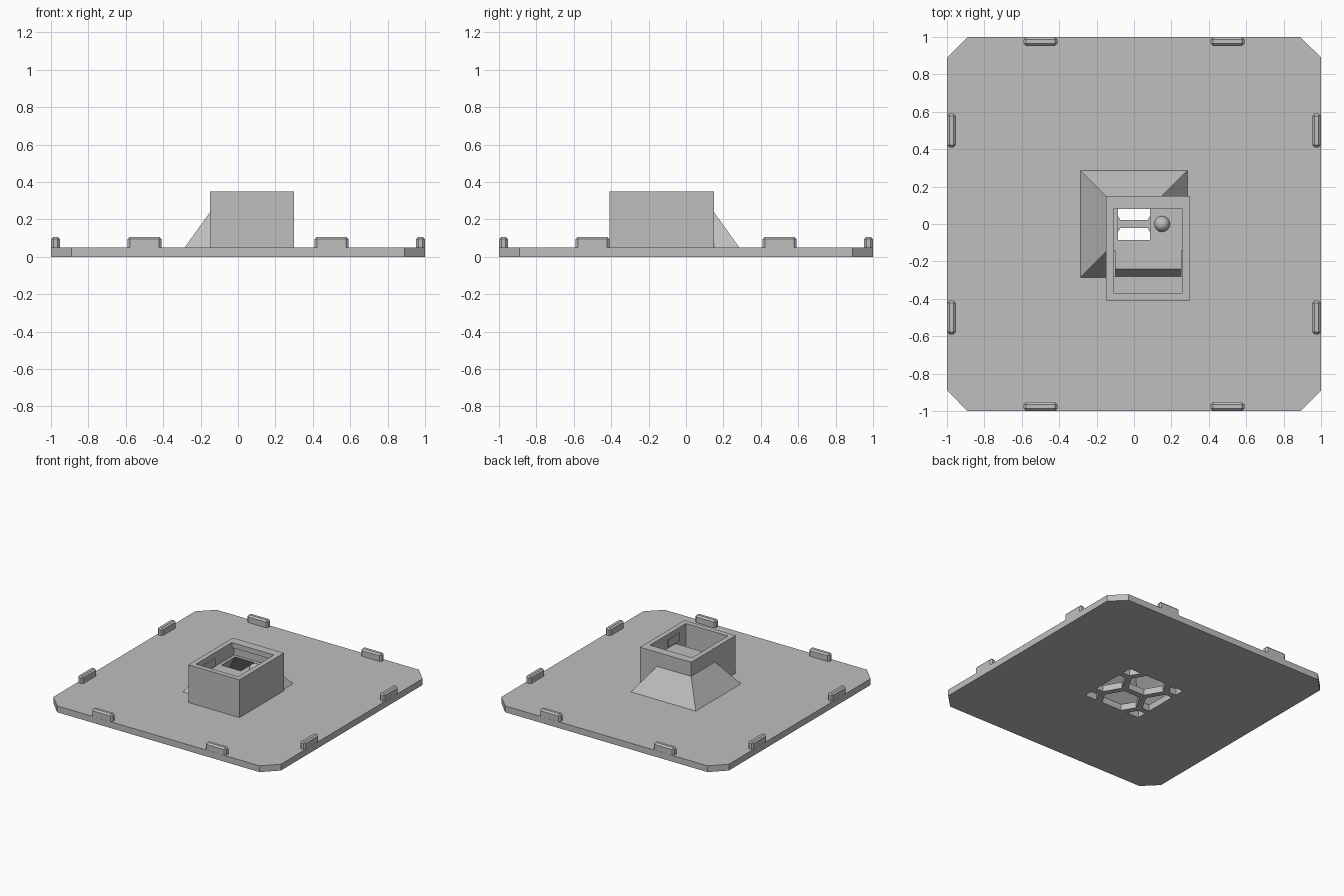
import bpy, bmesh, math
from mathutils import Vector

if "Cube" in bpy.data.objects:
    bpy.data.objects.remove(bpy.data.objects["Cube"])

grey = bpy.data.materials.new("light_grey")
grey.diffuse_color = (0.52, 0.52, 0.52, 1)
grey.use_nodes = True
grey.node_tree.nodes["Principled BSDF"].inputs["Base Color"].default_value = (0.52, 0.52, 0.52, 1)


def add_object(name, bm):
    bmesh.ops.recalc_face_normals(bm, faces=bm.faces)
    mesh = bpy.data.meshes.new(name)
    bm.to_mesh(mesh)
    bm.free()
    mesh.materials.append(grey)
    obj = bpy.data.objects.new(name, mesh)
    bpy.context.collection.objects.link(obj)
    return obj


def extrude_profile(bm, points, offset):
    face = bm.faces.new([bm.verts.new(p) for p in points])
    result = bmesh.ops.extrude_face_region(bm, geom=[face], use_keep_orig=True)
    moved = [g for g in result["geom"] if isinstance(g, bmesh.types.BMVert)]
    bmesh.ops.translate(bm, verts=moved, vec=offset)


def block(name, x, y, z):
    bm = bmesh.new()
    corners = [(x[0], y[0], z[0]), (x[1], y[0], z[0]), (x[1], y[1], z[0]), (x[0], y[1], z[0])]
    extrude_profile(bm, corners, (0, 0, z[1] - z[0]))
    return add_object(name, bm)


def frustum(name, low, high, z0, z1):
    bm = bmesh.new()
    signs = [(-1, -1), (1, -1), (1, 1), (-1, 1)]
    a = [bm.verts.new((sx * low, sy * low, z0)) for sx, sy in signs]
    b = [bm.verts.new((sx * high, sy * high, z1)) for sx, sy in signs]
    bm.faces.new(a)
    bm.faces.new(b)
    for i in range(4):
        j = (i + 1) % 4
        bm.faces.new((a[i], a[j], b[j], b[i]))
    return add_object(name, bm)


def combine(obj, tool, operation):
    # Apply a boolean and discard the helper
    tool.hide_render = True
    mod = obj.modifiers.new("cut", "BOOLEAN")
    mod.operation, mod.object, mod.solver = operation, tool, "EXACT"
    graph = bpy.context.evaluated_depsgraph_get()
    result = bpy.data.meshes.new_from_object(obj.evaluated_get(graph))
    obj.modifiers.clear()
    obj.data = result
    bpy.data.objects.remove(tool)


# Base plate with chamfered corners
EDGE, CUT, PLATE = 1.0, 0.89, 0.05
bm = bmesh.new()
outline = []
for sx, sy in ((1, 1), (-1, 1), (-1, -1), (1, -1)):
    pair = [(sx * EDGE, sy * CUT, 0), (sx * CUT, sy * EDGE, 0)]
    outline += pair if sx * sy > 0 else pair[::-1]
extrude_profile(bm, outline, (0, 0, PLATE))
base_plate = add_object("base_plate", bm)

# Honeycomb vent: hexagons trimmed to a square window
PITCH, RADIUS, WINDOW = 0.30, 0.147, 0.25
column = PITCH * math.cos(math.pi / 6)
centres = [(0, -PITCH / 2), (0, PITCH / 2)]
centres += [(sx * column, row * PITCH) for sx in (-1, 1) for row in (-1, 0, 1)]
bm = bmesh.new()
for cx, cy in centres:
    bm.faces.new([bm.verts.new((cx + RADIUS * math.cos(k * math.pi / 3),
                                cy + RADIUS * math.sin(k * math.pi / 3), -0.02)) for k in range(6)])
for normal in ((1, 0, 0), (-1, 0, 0), (0, 1, 0), (0, -1, 0)):
    bmesh.ops.bisect_plane(bm, geom=bm.verts[:] + bm.edges[:] + bm.faces[:],
                           plane_co=Vector(normal) * WINDOW, plane_no=normal, clear_outer=True)
for face in bm.faces[:]:
    result = bmesh.ops.extrude_face_region(bm, geom=[face], use_keep_orig=True)
    moved = [g for g in result["geom"] if isinstance(g, bmesh.types.BMVert)]
    bmesh.ops.translate(bm, verts=moved, vec=(0, 0, 0.1))
combine(base_plate, add_object("vent_cutter", bm), "DIFFERENCE")

# Socket box merged with the sloping hood
LEFT, RIGHT, SHELF = -0.11, 0.26, 0.24
housing = block("socket_housing", (-0.15, 0.30), (-0.41, 0.15), (PLATE, 0.35))
combine(housing, frustum("hood", 0.285, 0.145, PLATE, 0.245), "UNION")

# Socket cavity: front pocket, ramp, shelf and groove under the back lip
profile = [(-0.37, 0.15), (-0.28, 0.15), (-0.24, SHELF), (0.11, SHELF),
           (0.11, 0.31), (0.08, 0.31), (0.08, 0.37), (-0.37, 0.37)]
bm = bmesh.new()
extrude_profile(bm, [(LEFT, y, z) for y, z in profile], (RIGHT - LEFT, 0, 0))
combine(housing, add_object("cavity_cutter", bm), "DIFFERENCE")

# Funnel from the vent up to the shelf opening
combine(housing, frustum("funnel_cutter", 0.259, 0.068, 0.04, 0.26), "DIFFERENCE")

# Side catches inside the socket
block("left_catch", (RIGHT - 0.01, RIGHT), (-0.28, -0.14), (0.25, 0.31))
block("right_catch", (LEFT, LEFT + 0.01), (-0.28, -0.14), (0.25, 0.31))

# Round locating pin on the shelf
bm = bmesh.new()
bmesh.ops.create_uvsphere(bm, u_segments=24, v_segments=12, radius=0.042)
bmesh.ops.translate(bm, verts=bm.verts, vec=(0.15, 0, SHELF))
for face in bm.faces:
    face.smooth = True
add_object("locating_pin", bm)

# Chamfered clips, two along each side of the plate
for side in range(4):
    for along in (-0.5, 0.5):
        bm = bmesh.new()
        bmesh.ops.create_cube(bm, size=1)
        bmesh.ops.scale(bm, verts=bm.verts, vec=(0.18, 0.046, 0.057))
        edges = [e for e in bm.edges if max(v.co.z for v in e.verts) > 0]
        bmesh.ops.bevel(bm, geom=edges, offset=0.012, segments=1, affect="EDGES")
        bmesh.ops.translate(bm, verts=bm.verts, vec=(along, 0.976, PLATE + 0.0285))
        clip = add_object("edge_clip", bm)
        clip.rotation_euler.z = side * math.pi / 2
